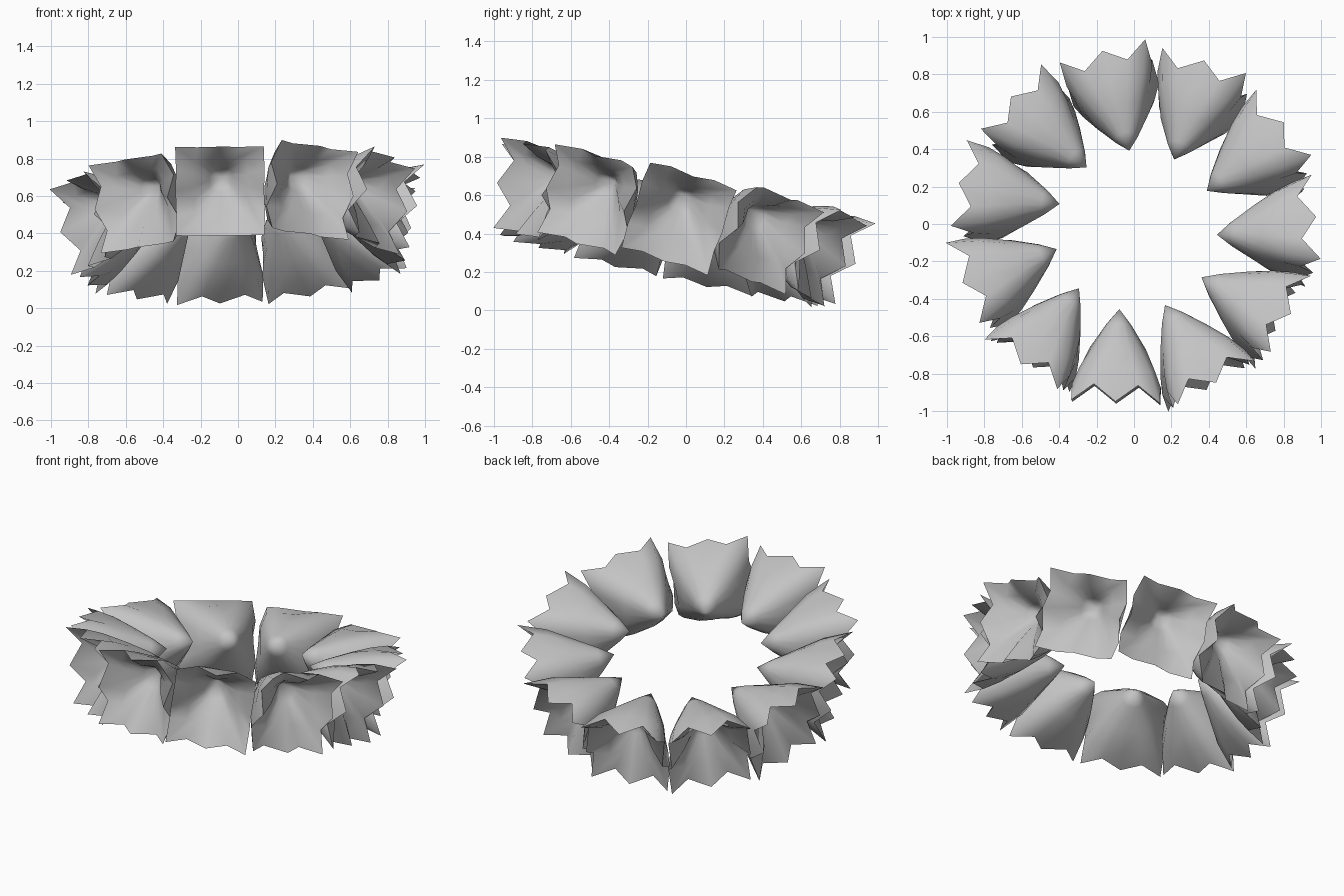
import bpy, bmesh, math
from mathutils import Matrix, Vector

cube = bpy.data.objects.get("Cube")
if cube:
    bpy.data.objects.remove(cube, do_unlink=True)

mat = bpy.data.materials.new("plain_grey")
mat.use_nodes = True
grey = (0.55, 0.55, 0.55, 1)
mat.diffuse_color = grey
mat.node_tree.nodes["Principled BSDF"].inputs["Base Color"].default_value = grey

COUNT, SIDES = 11, 16


def rot(degrees, axis):
    return Matrix.Rotation(math.radians(degrees), 4, axis)


def ring(bm, depth, half, square, zigzag, lift=0):
    """Cross-section blending from circle to square, pleated along the axis."""
    verts = []
    for k in range(SIDES):
        a = 2 * math.pi * k / SIDES
        # evenly spaced points along the sides of a square
        q = (k + 2) % 4 / 2 - 1
        turn = ((k + 2) // 4) * math.pi / 2
        sx = math.cos(turn) - q * math.sin(turn)
        sy = math.sin(turn) + q * math.cos(turn)
        p = Vector((math.cos(a), math.sin(a))).lerp(Vector((sx, sy)), square) * half
        d = depth - (zigzag if k % 2 else 0)
        verts.append(bm.verts.new((d, p.x, p.y + lift)))
    return verts


def bridge(bm, a, b):
    for k in range(SIDES):
        n = (k + 1) % SIDES
        bm.faces.new((a[k], a[n], b[n], b[k]))


def cap(bm, depth, lift, loop):
    tip = bm.verts.new((depth, 0, lift))
    for k in range(SIDES):
        bm.faces.new((tip, loop[k], loop[(k + 1) % SIDES]))


# One blossom: domed shell outside, flared lining inside, pleated square rim
bm = bmesh.new()
shell = [ring(bm, 0.08, 0.065, 0.05, 0), ring(bm, 0.21, 0.15, 0.2, 0),
         ring(bm, 0.34, 0.207, 0.6, 0.02), ring(bm, 0.5, 0.237, 1, 0.09)]
lining = [ring(bm, 0.405, 0.145, 0.8, 0.04, 0.025), ring(bm, 0.3, 0.065, 0.3, 0.01, 0.06)]
loops = shell + lining
cap(bm, 0, 0, loops[0])
for a, b in zip(loops, loops[1:]):
    bridge(bm, a, b)
cap(bm, 0.21, 0.08, loops[-1])
bmesh.ops.recalc_face_normals(bm, faces=bm.faces)
mesh = bpy.data.meshes.new("blossom")
bm.to_mesh(mesh)
bm.free()
for p in mesh.polygons:
    p.use_smooth = True
mesh.set_sharp_from_angle(angle=math.radians(75))
mesh.materials.append(mat)

# Sloping wreath of drooping blossoms, each turned slightly aside
centre = Matrix.Translation((0.01, -0.035, 0.545)) @ rot(-3, 'Y')
for i in range(COUNT):
    around = rot(-3 + 360 * i / COUNT, 'Z')
    tip = rot(-10, 'X') @ around @ Vector((0.435, 0, 0))
    aim = rot(-14.5, 'X') @ around @ rot(9, 'Z') @ rot(13, 'Y') @ rot(-3, 'X')
    ob = bpy.data.objects.new(f"blossom_{i + 1}", mesh)
    bpy.context.collection.objects.link(ob)
    ob.matrix_world = centre @ Matrix.Translation(tip) @ aim
